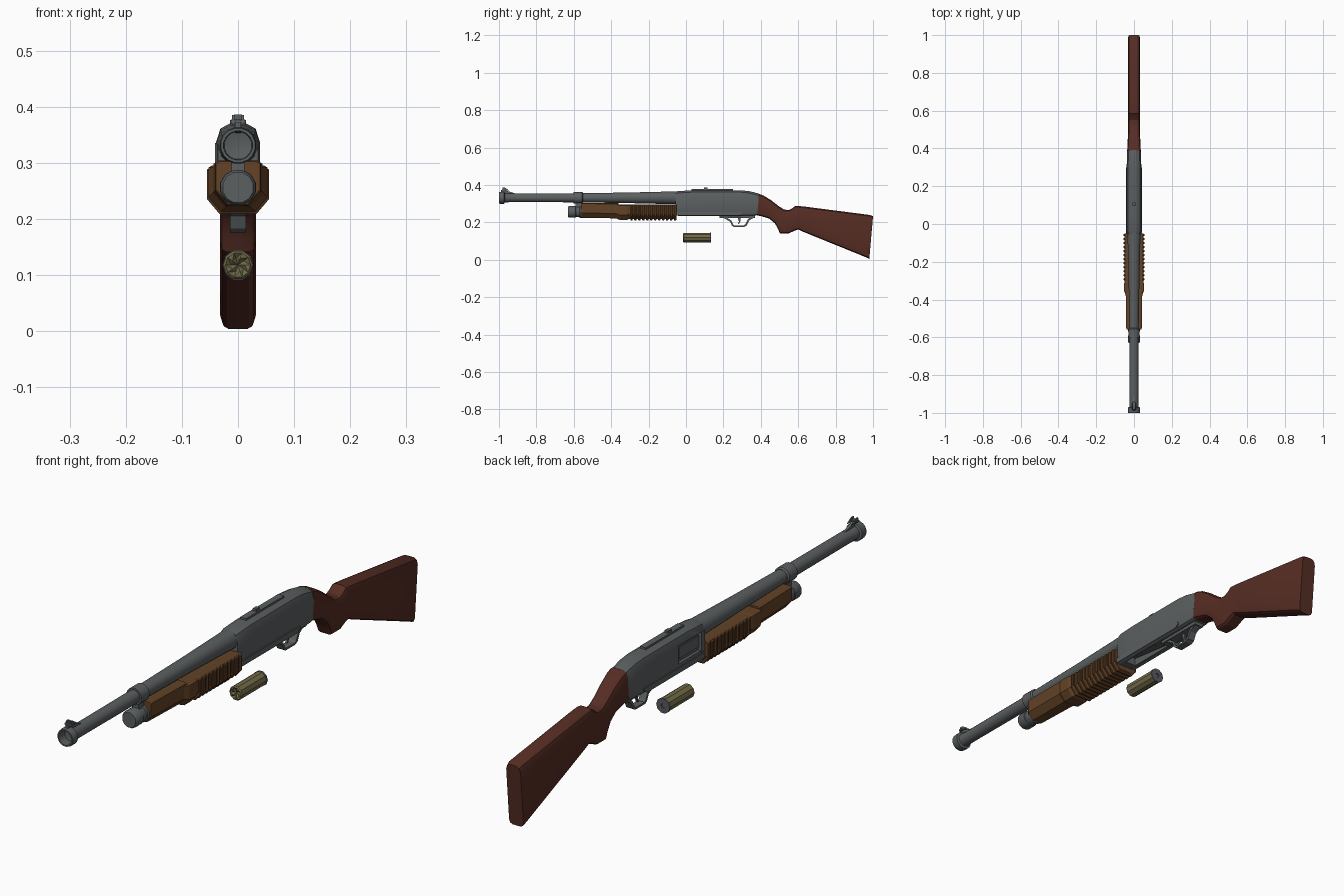
import bpy, bmesh, math
from mathutils import Vector

if "Cube" in bpy.data.objects:
    bpy.data.objects.remove(bpy.data.objects["Cube"])


def material(name, rgb):
    m = bpy.data.materials.new(name)
    m.diffuse_color = (*rgb, 1)
    m.use_nodes = True
    m.node_tree.nodes["Principled BSDF"].inputs["Base Color"].default_value = m.diffuse_color
    return m


STEEL = material("grey steel", (0.105, 0.115, 0.118))
STOCK = material("red brown wood", (0.092, 0.026, 0.017))
WOOD = material("tan brown wood", (0.125, 0.055, 0.02))
OLIVE = material("olive casing", (0.165, 0.145, 0.065))
BASE = material("casing base grey", (0.10, 0.10, 0.115))


def finish(name, bm, mat, smooth=None):
    bmesh.ops.recalc_face_normals(bm, faces=bm.faces)
    me = bpy.data.meshes.new(name)
    bm.to_mesh(me)
    bm.free()
    ob = bpy.data.objects.new(name, me)
    bpy.context.collection.objects.link(ob)
    me.materials.append(mat)
    if smooth:
        bpy.ops.object.select_all(action='DESELECT')
        bpy.context.view_layer.objects.active = ob
        ob.select_set(True)
        bpy.ops.object.shade_smooth_by_angle(angle=math.radians(smooth))
    return ob


def skin(name, rings, mat, caps=True, smooth=None):
    """Join equal rings of points into a skin."""
    bm = bmesh.new()
    vs = [[bm.verts.new(p) for p in r] for r in rings]
    n = len(vs[0])
    for a, b in zip(vs, vs[1:]):
        for i in range(n):
            j = (i + 1) % n
            bm.faces.new((a[i], a[j], b[j], b[i]))
    if caps:
        bm.faces.new(vs[0])
        bm.faces.new(vs[-1])
    return finish(name, bm, mat, smooth)


def section(top, bot, hw, ct, cb, steps=1):
    """Chamfered box section; top/bot are (y, z), ct/cb are (width, height) of the corners."""
    h = top[1] - bot[1]
    half = []
    for i in range(steps + 1):
        a = math.pi / 2 * i / steps
        half.append((hw - ct[0] * (1 - math.sin(a)), h - ct[1] * (1 - math.cos(a))))
    for i in range(steps + 1):
        a = math.pi / 2 * i / steps
        half.append((hw - cb[0] * (1 - math.cos(a)), cb[1] * (1 - math.sin(a))))
    pts = half + [(-x, z) for x, z in reversed(half)]
    return [(x, bot[0] + (top[0] - bot[0]) * z / h, bot[1] + z) for x, z in pts]


def lathe(name, prof, cz, mat, n=16, smooth=35, caps=True):
    """Turn (y, radius) pairs about a lengthwise axis at height cz."""
    rings = [[(r * math.cos(2 * math.pi * (i + .5) / n), y, cz + r * math.sin(2 * math.pi * (i + .5) / n))
              for i in range(n)] for y, r in prof]
    return skin(name, rings, mat, caps, smooth)


def box(name, x, y, z, mat):
    rings = [[(a, b, c) for a, c in ((x[0], z[0]), (x[1], z[0]), (x[1], z[1]), (x[0], z[1]))] for b in y]
    return skin(name, rings, mat)


def plate(name, prof, hw, mat, x0=0):
    """Extrude a (y, z) outline sideways."""
    return skin(name, [[(x0 + s * hw, y, z) for y, z in prof] for s in (-1, 1)], mat)


def cut(ob, x, y, z):
    c = box("cutter", x, y, z, ob.data.materials[0])
    m = ob.modifiers.new("cut", 'BOOLEAN')
    m.operation, m.object, m.solver = 'DIFFERENCE', c, 'EXACT'
    bpy.context.view_layer.objects.active = ob
    bpy.ops.object.modifier_apply(modifier=m.name)
    bpy.data.objects.remove(c)


# Stock: grip, comb and butt
S = [((.39, .352), (.378, .238), .036), ((.415, .343), (.405, .232), .035), ((.455, .318), (.445, .22), .033),
     ((.495, .287), (.475, .195), .032), ((.525, .268), (.492, .165), .032), ((.55, .266), (.502, .141), .032),
     ((.568, .275), (.55, .141), .032), ((.585, .288), (.58, .155), .032), ((.605, .287), (.60, .162), .032),
     ((.635, .284), (.63, .148), .032), ((.985, .239), (.965, .012), .032)]
rings = [section(t, b, w, (.016, .022), (.012, .017), 2) for t, b, w in S]
rings.append(section((1.0, .232), (.98, .004), .029, (.016, .022), (.012, .017), 2))
skin("stock", rings, STOCK, smooth=25)

# Receiver with ejection port and loading slot
R = [(-.055, .364, .236, .036), (-.04, .367, .235, .039), (.03, .371, .235, .039), (.29, .371, .235, .039),
     (.335, .367, .236, .038), (.37, .359, .237, .037), (.392, .352, .238, .036)]
recv = skin("receiver", [section((y, t), (y if y < .38 else .38, b), w, (.026, .034), (.01, .012), 2)
                         for y, t, b, w in R], STEEL, smooth=25)
cut(recv, (-.06, -.028), (-.03, .10), (.268, .335))
cut(recv, (-.022, .022), (-.02, .18), (.2, .268))
plate("bolt", [(-.03, .28), (.085, .28), (.085, .322), (-.03, .322)], .003, STEEL, -.029)
for s in (-1, 1):
    plate("side_rail", [(-.05, .236), (.285, .236), (.30, .246), (.30, .256), (-.05, .256)], .002, STEEL, s * .040)
plate("port_frame_front", [(-.052, .262), (-.03, .262), (-.03, .335), (-.052, .335)], .002, STEEL, -.039)

# Top rail and rear sight
box("top_rail", (-.012, .012), (.03, .25), (.366, .378), STEEL)
box("rear_sight", (-.007, .007), (.095, .115), (.377, .386), STEEL)

# Barrel: tapered sleeve, tube, muzzle ring with open bore
CZ = .331
lathe("barrel_sleeve", [(-.56, .025), (-.30, .029), (-.055, .035), (-.04, .035)], CZ, STEEL)
lathe("barrel", [(-.99, .0235), (-.5, .0245)], CZ, STEEL, caps=False)
lathe("muzzle", [(-.80, .019), (-1.0, .026), (-1.0, .031), (-.992, .033), (-.972, .033), (-.968, .023)],
      CZ, STEEL, caps=True)
lathe("barrel_band", [(-.602, .025), (-.602, .031), (-.555, .031), (-.55, .026)], CZ, STEEL)
box("band_strut", (-.012, .012), (-.592, -.56), (.27, .315), STEEL)

# Front sight
plate("sight_ramp", [(-.99, .355), (-.99, .372), (-.97, .372), (-.915, .355), (-.915, .35)], .005, STEEL)
plate("sight_blade", [(-.985, .37), (-.98, .378), (-.955, .37)], .0025, STEEL)
for s in (-1, 1):
    plate("sight_wing", [(-.985, .368), (-.98, .385), (-.968, .385), (-.945, .37)], .002, STEEL, s * .0085)
box("sight_bar", (-.014, .014), (-.982, -.966), (.371, .376), STEEL)

# Magazine tube and end cap
lathe("magazine_tube", [(-.57, .027), (-.05, .027)], .257, STEEL, 12)
lathe("magazine_cap", [(-.63, .028), (-.624, .032), (-.59, .032), (-.588, .029), (-.57, .029), (-.568, .033),
                       (-.55, .033)], .256, STEEL, 12)


def grip_ring(y, hw, top, bot, ch=(.022, .026)):
    return section((y, top), (y, bot), hw, (.006, .004), ch)


# Sliding forend with ribs
skin("forend_front", [grip_ring(y, w, t, b) for y, w, t, b in
                      ((-.558, .039, .302, .226), (-.552, .041, .304, .224), (-.36, .044, .302, .221))], WOOD)
skin("forend_rear", [grip_ring(y, w, t, b) for y, w, t, b in
                     ((-.375, .044, .296, .221), (-.355, .053, .295, .213),
                      (-.315, .053, .295, .213), (-.305, .049, .294, .217), (-.05, .049, .294, .217))], WOOD)
for i in range(12):
    y = -.298 + i * .0212
    skin("forend_rib", [grip_ring(y, .052, .291, .213), grip_ring(y + .003, .055, .292, .209),
                        grip_ring(y + .010, .055, .292, .209), grip_ring(y + .013, .052, .291, .213)], WOOD)

# Trigger guard, trigger and bottom plate
outer = [(.19, .228), (.235, .205), (.245, .183), (.255, .176), (.312, .176), (.325, .183), (.338, .21), (.365, .226)]
inner = [(.215, .228), (.243, .209), (.253, .188), (.259, .183), (.308, .183), (.317, .189), (.328, .212), (.34, .226)]
skin("trigger_guard", [[(sx * .014, *p) for sx, p in ((-1, o), (1, o), (1, i), (-1, i))]
                       for o, i in zip(outer, inner)], STEEL)
box("bottom_plate", (-.019, .019), (.18, .37), (.224, .24), STEEL)
plate("trigger", [(.275, .23), (.283, .205), (.278, .191), (.284, .191), (.292, .207), (.293, .23)], .004, STEEL)
plate("shell_lifter", [(-.01, .258), (.17, .236), (.18, .24), (.18, .25), (-.01, .264)], .015, STEEL)

# Loose shell: casing, folded front crimp, grey base
SZ, N = .118, 10


def ring(y, r, n=N):
    return [(r * math.cos(2 * math.pi * i / n), y, SZ + r * math.sin(2 * math.pi * i / n)) for i in range(n)]


skin("shell_casing", [ring(-.016, .0225), ring(-.012, .0265), ring(.128, .0265)], OLIVE, caps=False)
bm = bmesh.new()
rim = [bm.verts.new(p) for p in ring(-.016, .0225)]
mid = [bm.verts.new(Vector(p) + Vector((0, .007 * (i % 2), 0))) for i, p in enumerate(ring(-.015, .012))]
hub = bm.verts.new((0, -.006, SZ))
for i in range(N):
    j = (i + 1) % N
    bm.faces.new((rim[i], rim[j], mid[j]))
    bm.faces.new((rim[i], mid[j], mid[i]))
    bm.faces.new((mid[i], mid[j], hub))
crimp = finish("shell_crimp", bm, OLIVE)
if sum(p.normal.y for p in crimp.data.polygons) > 0:
    crimp.data.flip_normals()
skin("shell_base", [ring(.127, .0262), ring(.127, .0278), ring(.133, .0278), ring(.133, .008),
                    ring(.130, .007)], BASE)
